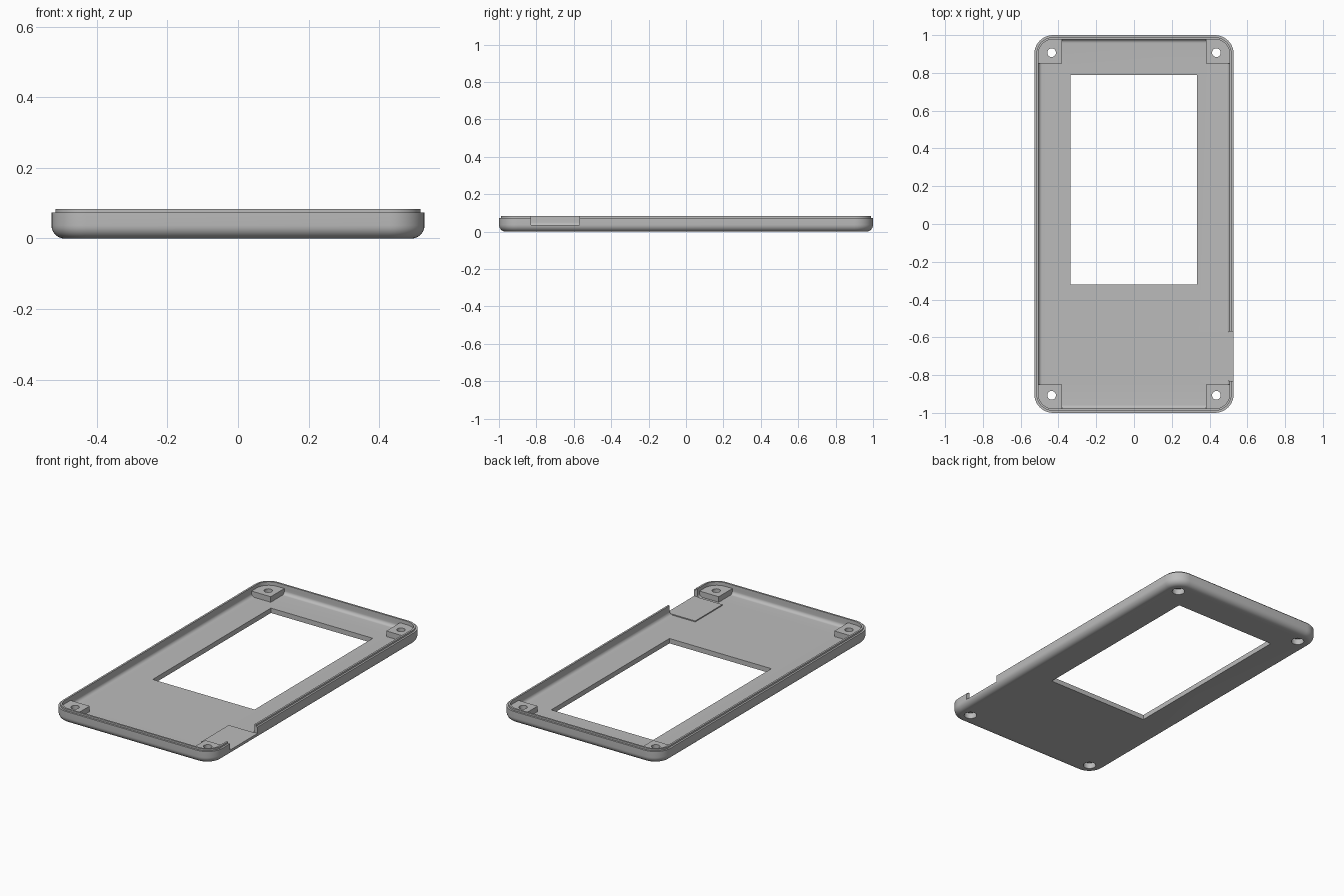
import bpy, bmesh, math

if "Cube" in bpy.data.objects:
    bpy.data.objects.remove(bpy.data.objects["Cube"])

HX, HY, R = 0.528, 1.0, 0.10      # half width, half length, corner radius
FILLET, RIM, LIP = 0.037, 0.073, 0.083
FLOOR, SILL, POST = 0.029, 0.035, 0.062

grey = bpy.data.materials.new("plastic_grey")
grey.use_nodes = True
colour = (0.5, 0.5, 0.5, 1)
grey.diffuse_color = colour
grey.node_tree.nodes["Principled BSDF"].inputs["Base Color"].default_value = colour


def make_object(name, bm):
    bmesh.ops.recalc_face_normals(bm, faces=bm.faces)
    mesh = bpy.data.meshes.new(name)
    bm.to_mesh(mesh)
    bm.free()
    mesh.materials.append(grey)
    obj = bpy.data.objects.new(name, mesh)
    bpy.context.collection.objects.link(obj)
    return obj


def loft(name, rings):
    """Skin a stack of equal-length rings and cap both ends."""
    bm = bmesh.new()
    loops = [[bm.verts.new(p) for p in ring] for ring in rings]
    n = len(loops[0])
    for a, b in zip(loops, loops[1:]):
        for i in range(n):
            j = (i + 1) % n
            bm.faces.new((a[i], a[j], b[j], b[i]))
    bm.faces.new(loops[0])
    bm.faces.new(loops[-1])
    return make_object(name, bm)


def arc(cx, cy, r, start, steps=10):
    angles = [start + math.pi / 2 * i / steps for i in range(steps + 1)]
    return [(cx + r * math.cos(a), cy + r * math.sin(a)) for a in angles]


def rounded_rect(inset, z):
    pts = []
    for k, (sx, sy) in enumerate([(1, 1), (-1, 1), (-1, -1), (1, -1)]):
        pts += arc(sx * (HX - R), sy * (HY - R), R - inset, k * math.pi / 2)
    return [(x, y, z) for x, y in pts]


def box(name, x0, x1, y0, y1, z0, z1):
    outline = [(x0, y0), (x1, y0), (x1, y1), (x0, y1)]
    return loft(name, [[(x, y, z) for x, y in outline] for z in (z0, z1)])


def cylinder(name, x, y, r, z0, z1):
    ring = [(x + r * math.cos(a), y + r * math.sin(a))
            for a in [math.tau * i / 32 for i in range(32)]]
    return loft(name, [[(px, py, z) for px, py in ring] for z in (z0, z1)])


def combine(target, tool, operation):
    mod = target.modifiers.new(operation.lower(), "BOOLEAN")
    mod.operation, mod.solver, mod.object = operation, "EXACT", tool
    bpy.context.view_layer.objects.active = target
    bpy.ops.object.modifier_apply(modifier=mod.name)
    bpy.data.objects.remove(tool)


# Tray: rounded bottom edge, stepped lip, inner wall and filleted floor
quarter = [math.pi / 2 * i / 8 for i in range(9)]
profile = [(FILLET * (1 - math.sin(a)), FILLET * (1 - math.cos(a))) for a in quarter]
profile += [(0, RIM), (0.011, RIM), (0.011, LIP), (0.022, LIP)]
inner = 0.02
profile += [(0.022 + inner * (1 - math.cos(a)), FLOOR + inner * (1 - math.sin(a)))
            for a in quarter]
shell = loft("case_shell", [rounded_rect(i, z) for i, z in profile])

# Corner screw posts, merged into the walls
corners = [(sx, sy) for sx in (-1, 1) for sy in (-1, 1)]
for sx, sy in corners:
    outer = arc(HX - R, HY - R, R - 0.015, 0)
    outline = [(0.38, 0.85), (outer[0][0], 0.85)] + outer + [(0.38, outer[-1][1])]
    post = loft("screw_post", [[(sx * x, sy * y, z) for x, y in outline]
                               for z in (0.015, POST)])
    combine(shell, post, "UNION")

# Low pad behind the side opening, then the opening itself
combine(shell, box("port_pad", 0.34, 0.51, -0.828, -0.572, 0.02, 0.04), "UNION")
combine(shell, box("port_cutter", 0.33, 0.6, -0.83, -0.57, SILL, 0.2), "DIFFERENCE")

# Screen window
combine(shell, box("window_cutter", -0.337, 0.333, -0.32, 0.79, -0.1, 0.2), "DIFFERENCE")

# Screw holes with wider recesses underneath
for sx, sy in corners:
    x, y = sx * 0.436, sy * 0.907
    combine(shell, cylinder("screw_hole", x, y, 0.023, -0.1, 0.2), "DIFFERENCE")
    combine(shell, cylinder("screw_recess", x, y, 0.035, -0.1, 0.035), "DIFFERENCE")

bpy.ops.object.select_all(action="DESELECT")
shell.select_set(True)
bpy.context.view_layer.objects.active = shell
bpy.ops.object.shade_smooth_by_angle(angle=math.radians(30))
